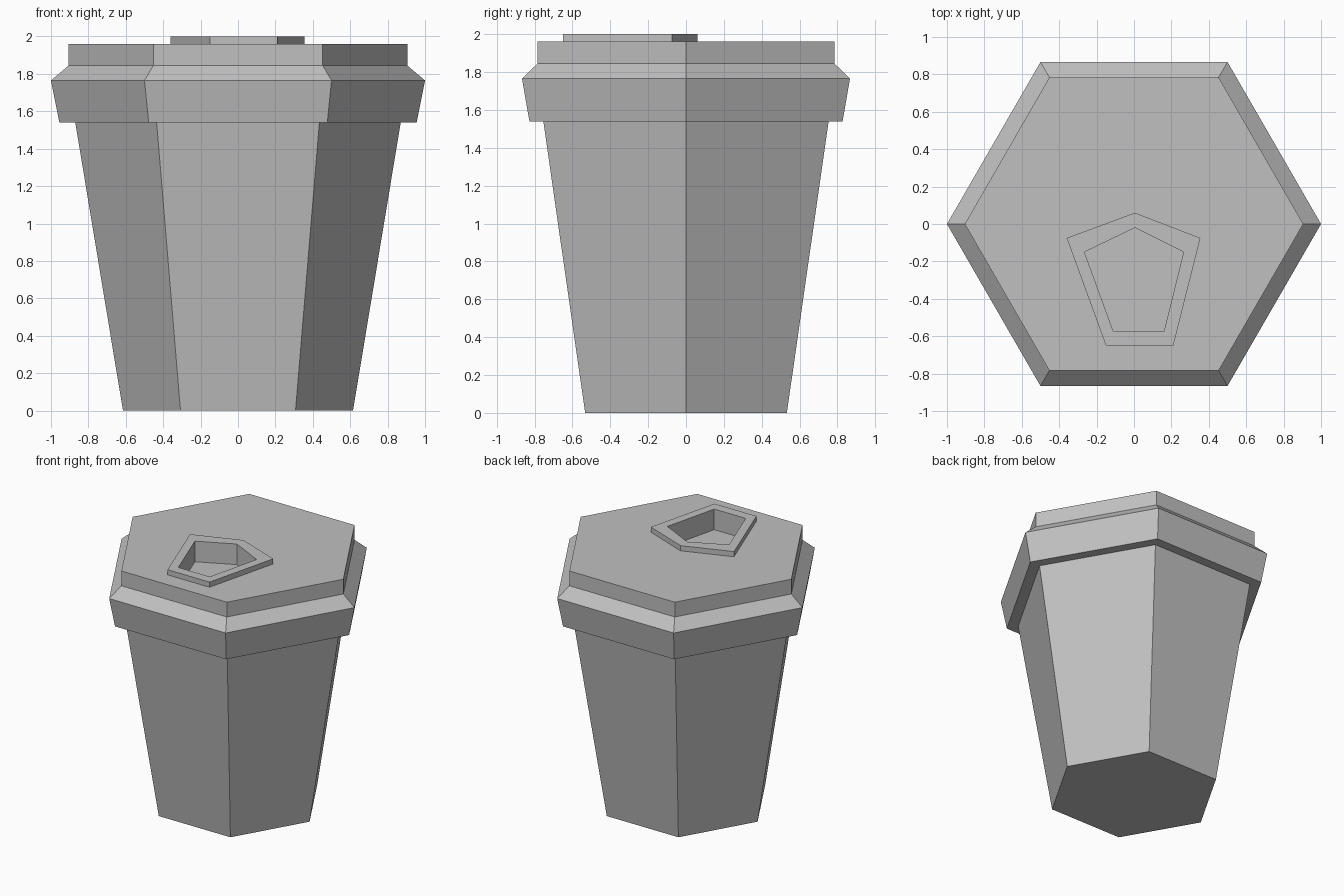
import bpy, bmesh
from math import cos, sin, tau

cube = bpy.data.objects.get("Cube")
if cube:
    bpy.data.objects.remove(cube, do_unlink=True)

SIDES = 6
GREY = (0.53, 0.53, 0.53, 1.0)
mat = bpy.data.materials.new("plain_grey")
mat.use_nodes = True
mat.diffuse_color = GREY
mat.node_tree.nodes["Principled BSDF"].inputs["Base Color"].default_value = GREY


def hexagon(radius):
    return [(radius * cos(tau * i / SIDES), radius * sin(tau * i / SIDES)) for i in range(SIDES)]


def loft(bm, sections):
    """Join a stack of (outline, height) sections and return the vertex rings."""
    rings = [[bm.verts.new((x, y, z)) for x, y in outline] for outline, z in sections]
    for low, high in zip(rings, rings[1:]):
        n = len(low)
        for i in range(n):
            j = (i + 1) % n
            bm.faces.new((low[i], low[j], high[j], high[i]))
    return rings


def finish(name, bm):
    bmesh.ops.recalc_face_normals(bm, faces=bm.faces[:])
    mesh = bpy.data.meshes.new(name)
    bm.to_mesh(mesh)
    bm.free()
    mesh.materials.append(mat)
    obj = bpy.data.objects.new(name, mesh)
    bpy.context.collection.objects.link(obj)
    return obj


# Tapered cup body, closed at the base and covered by the lid
bm = bmesh.new()
rings = loft(bm, [(hexagon(0.615), 0), (hexagon(0.87), 1.54)])
bm.faces.new(rings[0])
finish("cup_body", bm)

# Lid: flared band, sloped shoulder and raised cap
bm = bmesh.new()
lid = loft(bm, [(hexagon(r), z) for r, z in
                ((0.955, 1.54), (1.0, 1.765), (0.905, 1.845), (0.905, 1.96))])
bm.faces.new(lid[0])

# Five-sided drinking spout: raised rim around a recessed opening
rim = [(-0.36, -0.075), (-0.15, -0.65), (0.21, -0.65), (0.355, -0.075), (0.005, 0.06)]
opening = [(-0.265, -0.15), (-0.11, -0.575), (0.16, -0.575), (0.265, -0.15), (0.005, -0.02)]
spout = loft(bm, [(rim, 1.96), (rim, 2.0), (opening, 2.0), (opening, 1.84)])
bm.faces.new(spout[-1])

# Flat lid top between the cap edge and the spout
border = []
for ring in (lid[-1], spout[0]):
    border += [bm.edges.get((a, b)) for a, b in zip(ring, ring[1:] + ring[:1])]
bmesh.ops.triangle_fill(bm, edges=border, use_beauty=True, normal=(0, 0, 1))
finish("lid_with_spout", bm)
